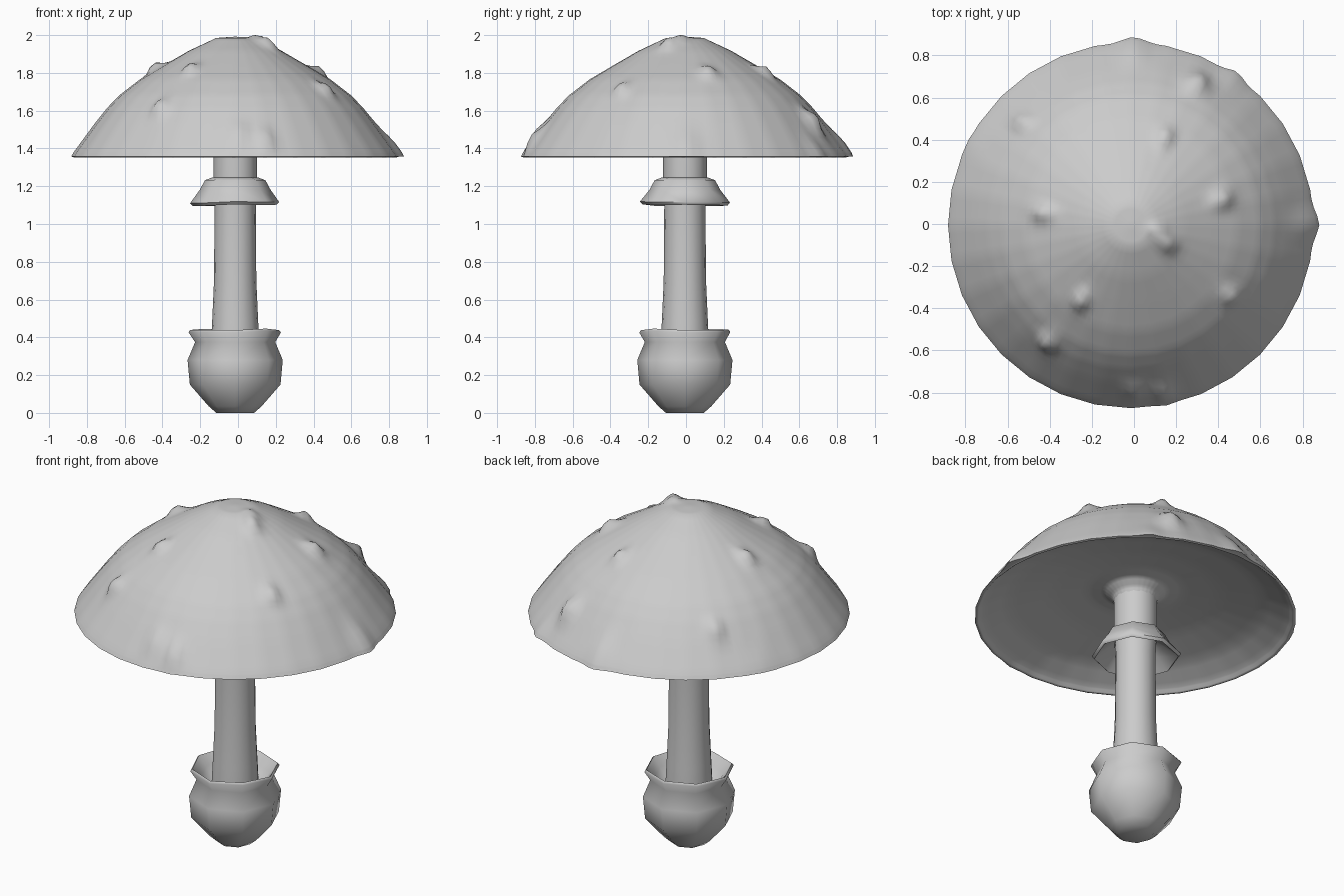
import bpy, bmesh, math, random

if "Cube" in bpy.data.objects:
    bpy.data.objects.remove(bpy.data.objects["Cube"])

random.seed(4)
CX, CY = -0.015, -0.006  # common axis of the mushroom


def lathe(profile, sides, jitter=0.0, jitter_rows=()):
    """Revolve (radius, height) points around the axis; chosen rows share a wavy offset."""
    bm = bmesh.new()
    wave = [(random.uniform(-jitter, jitter), random.uniform(-jitter, jitter)) for _ in range(sides)]
    rows = []
    for i, (r, z) in enumerate(profile):
        row = []
        for k in range(sides):
            a = 2 * math.pi * k / sides
            dr, dz = wave[k] if i in jitter_rows else (0, 0)
            row.append(bm.verts.new((CX + (r + dr) * math.cos(a), CY + (r + dr) * math.sin(a), z + dz)))
        rows.append(row)
    for lo, hi in zip(rows, rows[1:]):
        for k in range(sides):
            n = (k + 1) % sides
            bm.faces.new((lo[k], lo[n], hi[n], hi[k]))
    bmesh.ops.remove_doubles(bm, verts=bm.verts, dist=1e-5)
    bmesh.ops.recalc_face_normals(bm, faces=bm.faces)
    return bm


def finish(bm, name, angle):
    mesh = bpy.data.meshes.new(name)
    bm.to_mesh(mesh)
    bm.free()
    obj = bpy.data.objects.new(name, mesh)
    bpy.context.collection.objects.link(obj)
    bpy.ops.object.select_all(action='DESELECT')
    obj.select_set(True)
    bpy.context.view_layer.objects.active = obj
    bpy.ops.object.shade_smooth_by_angle(angle=math.radians(angle))
    return obj


# Cup at the foot, open at the top with a flared lip
finish(lathe([(0, 0), (0.10, 0), (0.14, 0.035), (0.24, 0.15), (0.252, 0.28), (0.212, 0.375),
              (0.245, 0.43), (0.235, 0.442), (0.19, 0.385), (0.15, 0.33), (0, 0.31)],
             8, 0.005, (6, 7)), "foot_cup", 75)

# Stem, slightly tapered
finish(lathe([(0, 0.1), (0.13, 0.1), (0.13, 0.32), (0.122, 0.48), (0.112, 0.7), (0.109, 1.1),
              (0.116, 1.25), (0.116, 1.52), (0, 1.52)], 16), "stem", 60)

# Skirt ring, a thin hanging collar
finish(lathe([(0.105, 1.245), (0.125, 1.245), (0.16, 1.232), (0.188, 1.18), (0.24, 1.115),
              (0.226, 1.1), (0.155, 1.16), (0.105, 1.195)], 8, 0.008, (4, 5)), "stem_ring", 75)

# Cap: outer dome, thin lip and shallow hollow underside that dips to the stem
cap = lathe([(0, 1.992), (0.10, 1.985), (0.245, 1.917), (0.375, 1.842), (0.505, 1.765), (0.615, 1.68),
             (0.68, 1.612), (0.745, 1.53), (0.855, 1.38), (0.868, 1.357), (0.855, 1.353), (0.83, 1.375),
             (0.70, 1.435), (0.45, 1.49), (0.25, 1.515), (0.17, 1.505), (0.125, 1.47), (0.11, 1.44)], 32)
bmesh.ops.subdivide_edges(cap, edges=cap.edges, cuts=3, use_grid_fill=True)
cap.normal_update()

# Warts raised out of the dome: x, y, height, spread
warts = [(0.30, 0.66, 0.05, 0.04), (-0.53, 0.48, 0.035, 0.032), (0.145, 0.41, 0.04, 0.033),
         (0.415, 0.115, 0.042, 0.036), (-0.43, 0.05, 0.042, 0.034), (0.11, -0.03, 0.025, 0.033),
         (0.15, -0.09, 0.04, 0.036), (0.455, -0.34, 0.038, 0.034), (-0.25, -0.36, 0.042, 0.034),
         (-0.41, -0.555, 0.04, 0.034), (0.14, -0.80, 0.035, 0.034), (0.01, -0.79, 0.025, 0.034),
         (0.48, 0.70, 0.02, 0.045), (-0.76, 0.38, 0.01, 0.04),
         (0.84, 0.0, 0.03, 0.06), (0.0, 0.84, 0.03, 0.06)]
moves = []
for v in cap.verts:
    if v.normal.z < -0.4 or (v.co.z < 1.54 and v.normal.x * v.co.x + v.normal.y * v.co.y < 0):
        continue
    h = sum(w[2] * math.exp(-((v.co.x - w[0]) ** 2 + (v.co.y - w[1]) ** 2) / (2 * (w[3] * 0.85) ** 2))
            for w in warts)
    d = v.normal.copy()
    d.z = max(d.z, 0) * min(1, max(0, (v.co.z - 1.355) / 0.1))
    moves.append((v, d * h))
for v, d in moves:
    v.co += d
finish(cap, "cap", 70)
